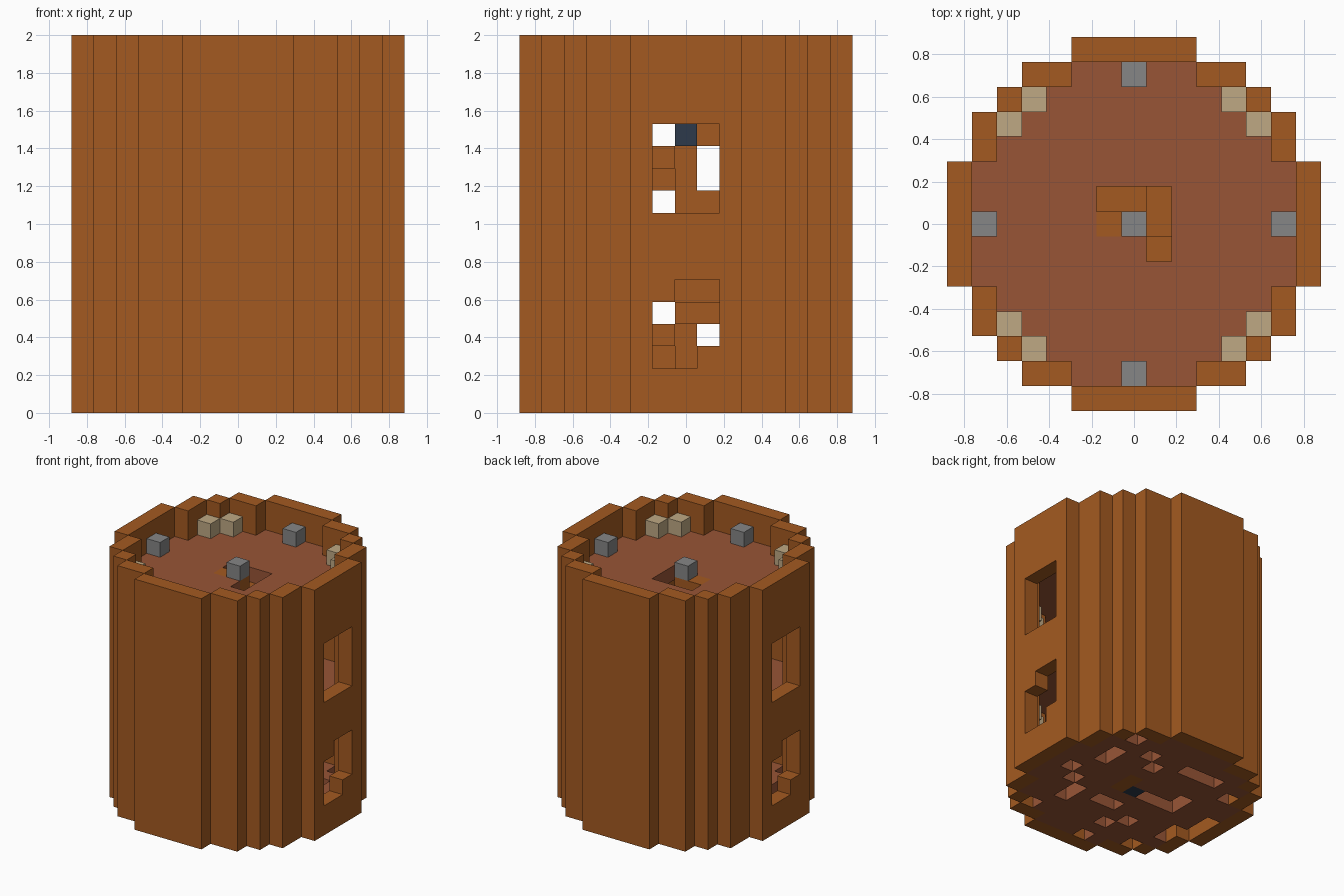
import bpy
import bmesh
from mathutils import Vector

cube = bpy.data.objects.get("Cube")
if cube:
    bpy.data.objects.remove(cube, do_unlink=True)

V = 2 / 17      # size of one block
TOP = 17        # layers
STOREY = 7      # layers per storey


def material(name, rgb):
    mat = bpy.data.materials.new(name)
    mat.use_nodes = True
    colour = (*rgb, 1)
    mat.diffuse_color = colour
    mat.node_tree.nodes["Principled BSDF"].inputs["Base Color"].default_value = colour
    return mat


wood = material("brown wood", (0.37, 0.102, 0.015))
clay = material("red clay", (0.314, 0.091, 0.037))
stone = material("grey stone", (0.238, 0.238, 0.238))
sand = material("tan sandstone", (0.52, 0.395, 0.23))
slate = material("dark slate", (0.027, 0.042, 0.07))


def inner_reach(y):
    """Half width of the room, in blocks, at row y."""
    y = abs(y)
    return 6 if y <= 2 else 5 if y <= 4 else 4 if y == 5 else 2


def mirrored(cells):
    return {(sx * x, sy * y) for x, y in cells for sx in (1, -1) for sy in (1, -1)}


# Stepped round wall
ring = mirrored([(0, 7), (1, 7), (2, 7), (3, 6), (4, 6), (5, 5),
                 (6, 4), (6, 3), (7, 2), (7, 1), (7, 0)])
wall = {(x, y, z) for x, y in ring for z in range(TOP)}

# Windows on both sides, one per storey; the lower one has two filled corners
for side in (1, -1):
    for y in (-1, 0, 1):
        for z in range(2, 6):
            wall.discard((side * 7, y, z + STOREY))
            if (side * y, z) not in ((-1, 5), (1, 2)):
                wall.discard((side * 7, y, z))

# Spiral stair around a central post, two blocks to a layer
turns = [((-1, -1), (-1, 0)), ((-1, 1), (0, 1)), ((1, 1), (1, 0)), ((1, -1), (0, -1))]
stairs = {(x, y, z) for z in range(15) for x, y in turns[(2 - z) % 4]}
stairs -= {(x, y, z) for x, y, z in stairs if z == 14 and (x, y) == (-1, -1)}
post = {(0, 0, z) for z in range(1, 15)}

# Descending order is the reverse of the climb
stairs = {(x, y, z) for z in range(15) for x, y in turns[(14 - z) % 4]}
stairs.discard((-1, -1, 14))

# Floors with stair wells; the lowest has gaps
room = {(x, y) for y in range(-6, 7) for x in range(-inner_reach(y), inner_reach(y) + 1)}
wells = {
    14: {(-1, 1), (0, 1), (1, 1), (1, 0), (1, -1)},
    7: {(-1, -1), (-1, 0), (-1, 1), (0, 1), (1, 1)},
    0: {(4, 5), (4, 2), (4, 3), (2, 4), (1, 3), (-1, 4), (-3, 4), (-2, 4), (-5, 3),
        (4, -1), (5, 0), (4, -5), (3, -3), (3, -2), (0, -2), (1, -2), (-3, 1),
        (-3, 0), (-1, 0), (-2, 0), (-1, -4), (-2, -3), (-1, -6), (-4, -5),
        (-6, -2), (-6, -1), (-6, 0), (-5, -3), (-5, -2)},
}
floors = {z: {(x, y, z) for x, y in room - gaps} - stairs - post
          for z, gaps in wells.items()}

# Corner blocks and lamps
corners = mirrored([(4, 5), (5, 4)])
roof_corners = {(x, y, 15) for x, y in corners}
room_corners = {(x, y, z) for x, y in corners for z in (5, 12)}
lamps = {(x, y, 15) for x, y in mirrored([(0, 0), (6, 0), (0, 6)])}
dark_blocks = {(2, 0, 12), (0, 0, 0)}
floors[0] -= dark_blocks

parts = [
    ("round_wall", wall, wood),
    ("spiral_stair", stairs, wood),
    ("stair_post", post, wood),
    ("ground_floor", floors[0], clay),
    ("middle_floor", floors[7], clay),
    ("roof_floor", floors[14], clay),
    ("roof_corner_blocks", roof_corners, sand),
    ("room_corner_blocks", room_corners, sand),
    ("roof_lamps", lamps, stone),
    ("dark_blocks", dark_blocks, slate),
]
occupied = set().union(*(cells for _, cells, _ in parts))


def build_blocks(name, cells, mat):
    """Mesh of the exposed faces of a set of blocks."""
    bm = bmesh.new()
    for cell in sorted(cells):
        centre = Vector((cell[0], cell[1], cell[2] + 0.5))
        for axis in range(3):
            for sign in (1, -1):
                n = Vector((0, 0, 0))
                n[axis] = sign
                if tuple(int(c + d) for c, d in zip(cell, n)) in occupied:
                    continue
                u = Vector((0, 0, 0))
                u[(axis + 1) % 3] = 1
                w = n.cross(u)
                quad = [centre + (n + a * u + b * w) / 2
                        for a, b in ((-1, -1), (1, -1), (1, 1), (-1, 1))]
                bm.faces.new([bm.verts.new(p * V) for p in quad])
    bmesh.ops.remove_doubles(bm, verts=bm.verts, dist=V / 100)
    mesh = bpy.data.meshes.new(name)
    bm.to_mesh(mesh)
    bm.free()
    mesh.materials.append(mat)
    obj = bpy.data.objects.new(name, mesh)
    bpy.context.collection.objects.link(obj)


for part in parts:
    build_blocks(*part)
